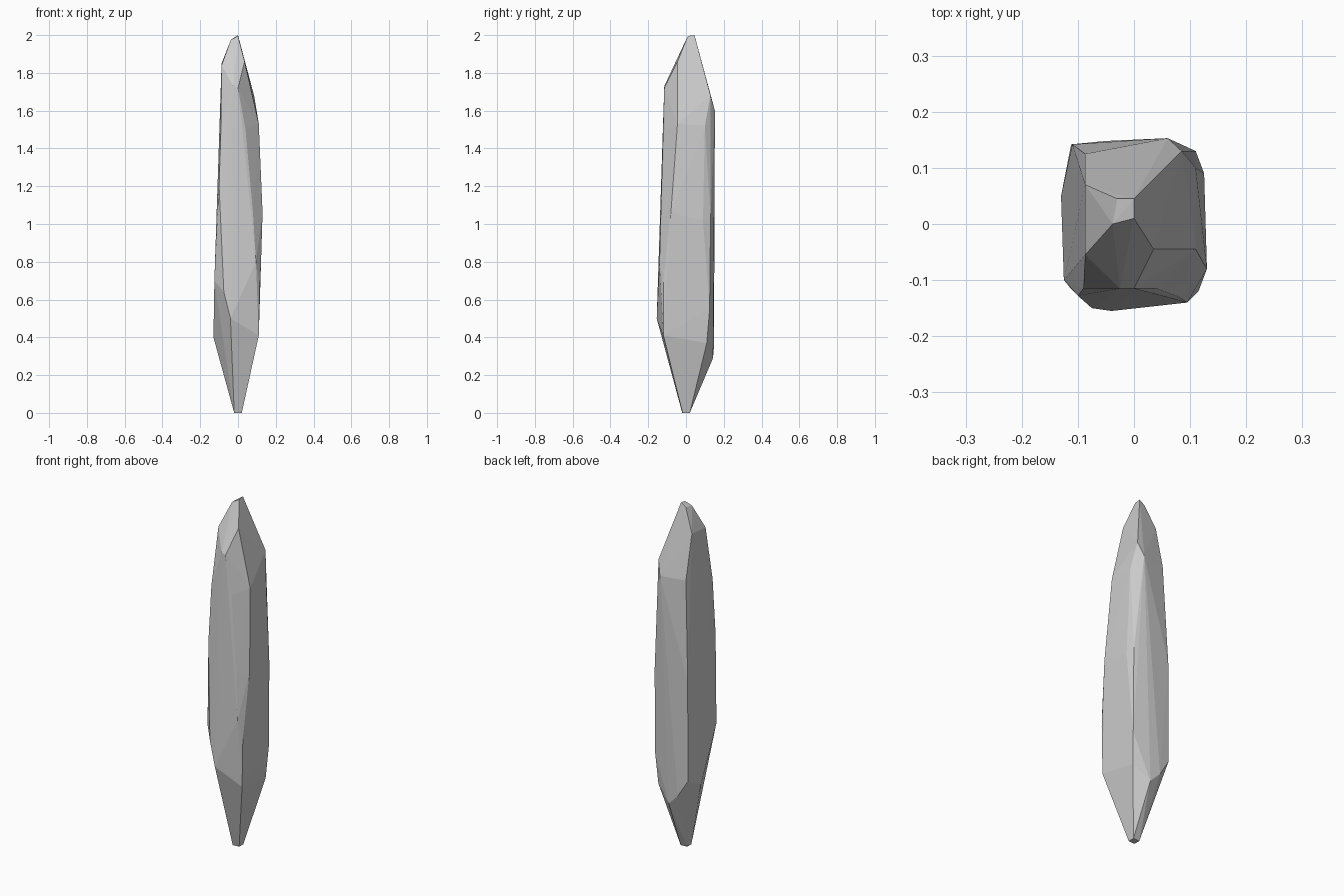
import bpy, bmesh

# Corner points of the cut stone, grouped by the ridge they lie on
tip = [(-.03, .045, 1.98), (0, .045, 2), (0, .01, 1.995), (-.038, 0, 1.975)]
shoulder = [(.035, -.045, 1.86), (-.087, -.055, 1.84), (-.087, .07, 1.85),
            (-.025, -.115, 1.73), (0, -.115, 1.72), (.085, .13, 1.68)]
right_ridges = [(.11, -.045, 1.53), (.13, -.08, 1.06), (.115, -.12, .69), (.11, -.12, .41),
                (.11, .10, 1.52), (.125, .09, 1.02), (.11, .125, .55), (.10, .11, .37)]
front_ridges = [(.04, -.115, 1.5), (.08, -.13, 1.05), (.095, -.14, .8),
                (-.09, -.115, 1.52), (-.10, -.128, 1.2), (-.075, -.15, .64), (-.04, -.155, .5)]
back_ridges = [(.06, .153, 1.6), (.11, .13, 1.03), (-.087, .125, 1.6),
               (-.11, .142, 1.03), (-.112, .142, .45), (-.05, .148, .35), (.01, .143, .29)]
left_ridges = [(-.111, -.117, .83), (-.125, -.10, .7), (-.13, .05, .4)]
base = [(-.02, .018, 0), (.02, .02, 0), (.02, -.018, 0), (-.02, -.02, 0)]

# Wrap the corners in flat facets
bm = bmesh.new()
for p in tip + shoulder + right_ridges + front_ridges + back_ridges + left_ridges + base:
    bm.verts.new(p)
hull = bmesh.ops.convex_hull(bm, input=bm.verts[:])
bmesh.ops.delete(bm, geom=[v for v in bm.verts if not v.link_faces], context='VERTS')
bmesh.ops.recalc_face_normals(bm, faces=bm.faces[:])

mesh = bpy.data.meshes.new("crystal_shard")
bm.to_mesh(mesh)
bm.free()
bpy.context.collection.objects.link(bpy.data.objects.new("crystal_shard", mesh))
